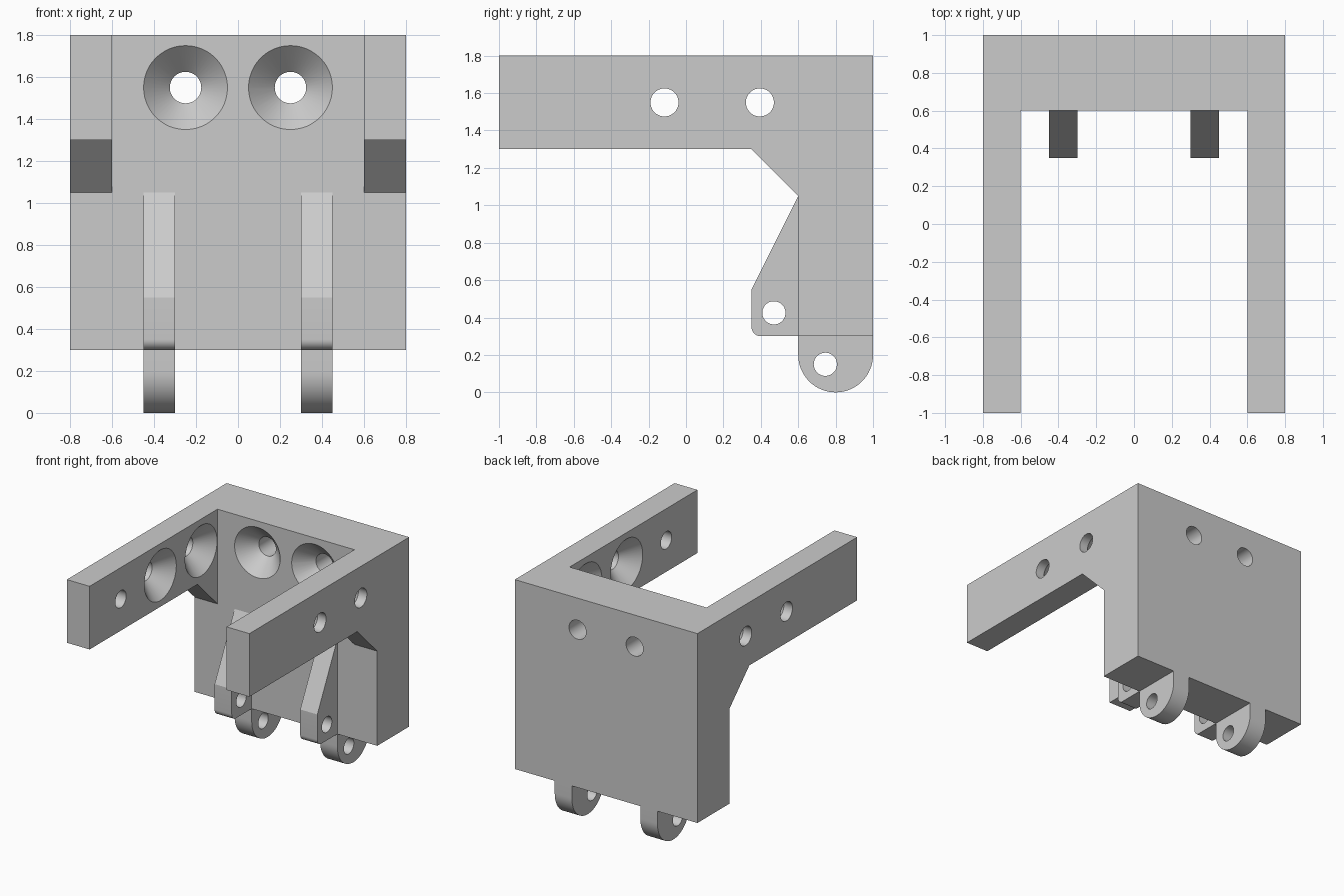
import bpy, bmesh, math
from mathutils import Vector

if "Cube" in bpy.data.objects:
    bpy.data.objects.remove(bpy.data.objects["Cube"], do_unlink=True)

grey = bpy.data.materials.new("plain grey")
grey.use_nodes = True
grey.diffuse_color = (0.6, 0.6, 0.6, 1)
grey.node_tree.nodes["Principled BSDF"].inputs["Base Color"].default_value = (0.6, 0.6, 0.6, 1)


def finish(name, bm):
    bmesh.ops.recalc_face_normals(bm, faces=bm.faces)
    mesh = bpy.data.meshes.new(name)
    bm.to_mesh(mesh)
    bm.free()
    mesh.materials.append(grey)
    obj = bpy.data.objects.new(name, mesh)
    bpy.context.collection.objects.link(obj)
    return obj


def extrude_x(name, profile, x0, x1):
    """Solid from a (y, z) outline, swept from x0 to x1."""
    bm = bmesh.new()
    face = bm.faces.new([bm.verts.new((x0, y, z)) for y, z in profile])
    res = bmesh.ops.extrude_face_region(bm, geom=[face])
    verts = [v for v in res["geom"] if isinstance(v, bmesh.types.BMVert)]
    bmesh.ops.translate(bm, verts=verts, vec=(x1 - x0, 0, 0))
    return finish(name, bm)


def turned(name, rings, origin, axis, n=48):
    """Turned solid from (radius, depth) rings along an axis."""
    bm = bmesh.new()
    rot = Vector((0, 0, 1)).rotation_difference(Vector(axis))
    loops = []
    for r, d in rings:
        angles = [math.tau * i / n for i in range(n)]
        loops.append([bm.verts.new(Vector(origin) + rot @ Vector(
            (r * math.cos(a), r * math.sin(a), d))) for a in angles])
    for a, b in zip(loops, loops[1:]):
        for i in range(n):
            j = (i + 1) % n
            bm.faces.new((a[i], a[j], b[j], b[i]))
    bm.faces.new(loops[0])
    bm.faces.new(loops[-1])
    return finish(name, bm)


def activate(obj):
    bpy.ops.object.select_all(action='DESELECT')
    obj.select_set(True)
    bpy.context.view_layer.objects.active = obj


def cut(obj, cutter):
    cutter.hide_render = True
    mod = obj.modifiers.new("cut", 'BOOLEAN')
    mod.operation = 'DIFFERENCE'
    mod.solver = 'EXACT'
    mod.object = cutter
    activate(obj)
    bpy.ops.object.modifier_apply(modifier=mod.name)
    bpy.data.objects.remove(cutter, do_unlink=True)


def smooth(obj):
    activate(obj)
    bpy.ops.object.shade_smooth_by_angle(angle=math.radians(25))


def arc(cy, cz, r, start, end, n):
    angles = [math.radians(start + (end - start) * i / n) for i in range(n + 1)]
    return [(cy + r * math.cos(a), cz + r * math.sin(a)) for a in angles]


# Bracket body: back plate with two forward arms
body = extrude_x("bracket_body", [(-1, 1.8), (-1, 1.3), (0.35, 1.3), (0.6, 1.05),
                                  (0.6, 0.3), (1, 0.3), (1, 1.8)], -0.8, 0.8)
cut(body, extrude_x("gap_cutter", [(-1.2, 0.9), (0.6, 0.9), (0.6, 2), (-1.2, 2)], -0.6, 0.6))

# Countersunk screw holes, and a blind hole near each arm tip
sink = [(0.2, -0.02), (0.2, 0), (0.075, 0.125), (0.075, 0.5)]
blind = [(0.068, -0.02), (0.068, 0.12)]
for side in (-1, 1):
    cut(body, turned("plate_sink", sink, (side * 0.25, 0.6, 1.55), (0, 1, 0)))
    for y in (-0.115, 0.395):
        cut(body, turned("arm_sink", sink, (side * 0.6, y, 1.55), (side, 0, 0)))
    cut(body, turned("blind_hole", blind, (side * 0.6, -0.61, 1.55), (side, 0, 0)))
smooth(body)

# Hinge ribs on the plate front and rounded lugs under it, each with a pin hole
rib_outline = [(0.6, 1.05), (0.35, 0.55)] + arc(0.4, 0.35, 0.05, 180, 270, 8) + [(0.6, 0.3)]
lug_outline = [(1, 0.3), (0.6, 0.3)] + arc(0.8, 0.2, 0.2, 180, 360, 32)
pin = [(0.062, 0), (0.062, 0.4)]
for side, word in ((-1, "right"), (1, "left")):
    for part, outline, y, z in (("rib", rib_outline, 0.47, 0.425),
                                ("lug", lug_outline, 0.745, 0.15)):
        obj = extrude_x(f"{word}_hinge_{part}", outline, side * 0.3, side * 0.45)
        cut(obj, turned("pin_hole", pin, (side * 0.2, y, z), (side, 0, 0)))
        smooth(obj)
